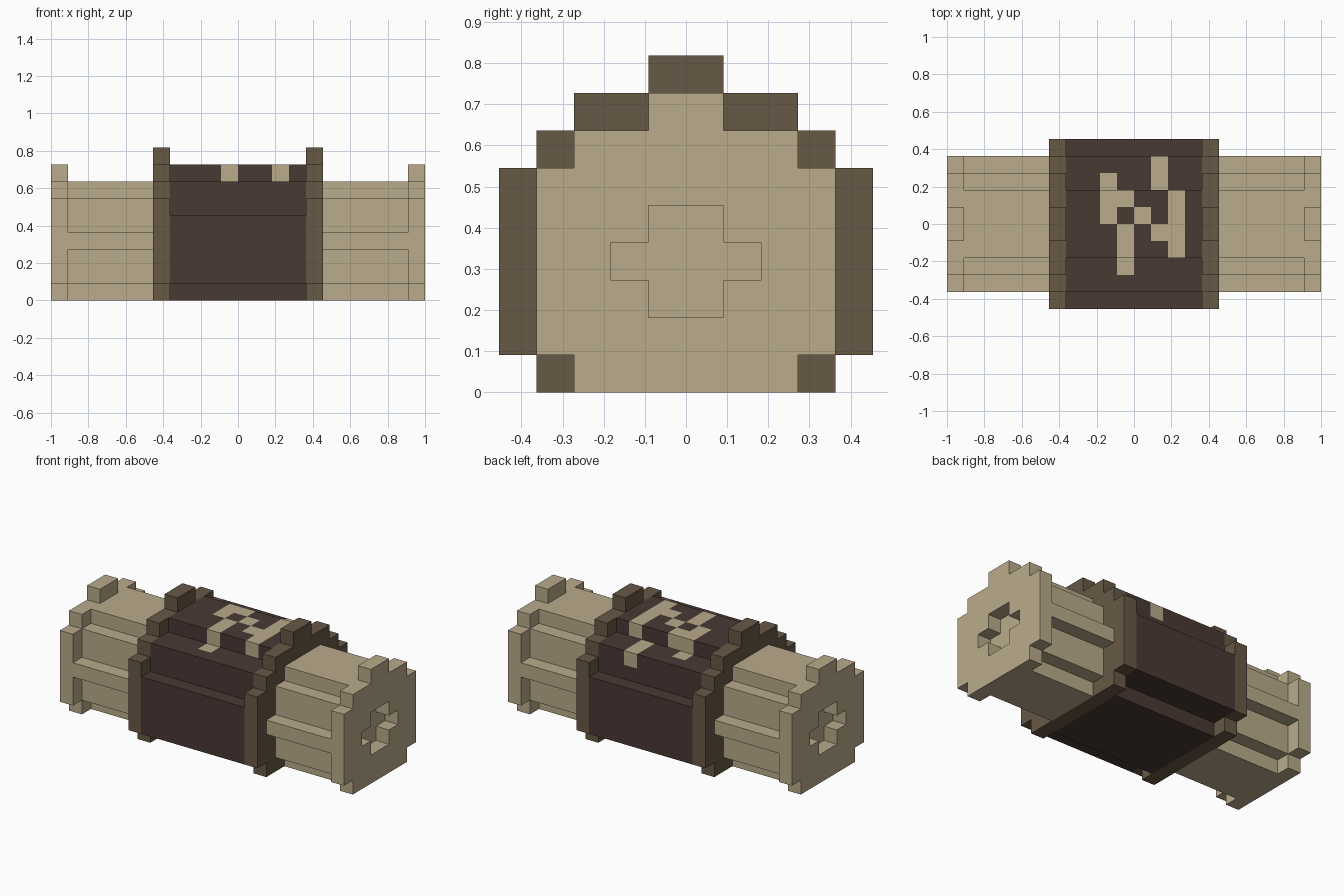
import bpy, bmesh
from math import floor
from mathutils import Vector

cube = bpy.data.objects.get("Cube")
if cube:
    bpy.data.objects.remove(cube, do_unlink=True)

U = 1 / 11  # size of one block


def material(name, rgb):
    m = bpy.data.materials.new(name)
    m.use_nodes = True
    m.diffuse_color = (*rgb, 1)
    m.node_tree.nodes["Principled BSDF"].inputs["Base Color"].default_value = (*rgb, 1)
    return m


tan = material("tan", (0.49, 0.41, 0.26))
brown = material("brown", (0.136, 0.1, 0.06))
dark = material("dark brown", (0.067, 0.041, 0.034))


def prism(rows, x0, x1):
    """Stepped symmetric profile, rows of (half width, top), extruded along x."""
    side, z = [], 0
    for half, top in rows:
        side += [(half, z), (half, top)]
        z = top
    outline = side + [(-y, z) for y, z in reversed(side)]
    bm = bmesh.new()
    face = bm.faces.new([bm.verts.new((x0, y, z)) for y, z in outline])
    grown = bmesh.ops.extrude_face_region(bm, geom=[face])["geom"]
    bmesh.ops.translate(bm, vec=(x1 - x0, 0, 0),
                        verts=[v for v in grown if isinstance(v, bmesh.types.BMVert)])
    bmesh.ops.recalc_face_normals(bm, faces=bm.faces)
    return bm


def slice_mesh(bm, axis, positions):
    for p in positions:
        normal, point = Vector(), Vector()
        normal[axis], point[axis] = 1, p
        bmesh.ops.bisect_plane(bm, geom=bm.verts[:] + bm.edges[:] + bm.faces[:],
                               plane_co=point, plane_no=normal)


def finish(bm, name, *mats):
    bmesh.ops.recalc_face_normals(bm, faces=bm.faces)
    bmesh.ops.scale(bm, vec=(U, U, U), verts=bm.verts)
    mesh = bpy.data.meshes.new(name)
    bm.to_mesh(mesh)
    bm.free()
    for m in mats:
        mesh.materials.append(m)
    bpy.context.collection.objects.link(bpy.data.objects.new(name, mesh))


# Middle body with a tan marking wrapped over its steps
body = prism([(3, 1), (5, 5), (4, 7), (2, 8)], -4, 4)
slice_mesh(body, 0, range(-3, 4))
slice_mesh(body, 1, range(-4, 5))
slice_mesh(body, 2, (6, 7))
strips = {-2: [(0, 3)], -1: [(-3, 0), (1, 2)], 0: [(0, 1)],
          1: [(-1, 0), (2, 4)], 2: [(-2, 2)]}
for f in body.faces:
    x, y, z = (floor(c) for c in f.calc_center_median() - f.normal * 0.3)
    marked = any(a <= y < b for a, b in strips.get(x, []))
    f.material_index = int(marked and z >= 6 and abs(f.normal.x) < 0.5)
finish(body, "middle_body", dark, tan)


def in_cross(f):
    c = f.calc_center_median()
    y, z = abs(c.y), c.z
    return abs(f.normal.x) > 0.9 and ((y < 1 and 2 < z < 5) or (y < 2 and 3 < z < 4))


for side, s in (("left", 1), ("right", -1)):
    # Collar
    finish(prism([(4, 1), (5, 6), (4, 7), (3, 8), (1, 9)], 4 * s, 5 * s),
           side + "_collar", brown)
    # Ribbed shaft
    finish(prism([(2, 1), (3, 3), (4, 4), (3, 6), (2, 7)], 5 * s, 10 * s),
           side + "_shaft", tan)
    # End cap with a cross-shaped opening
    cap = prism([(3, 1), (4, 6), (3, 7), (1, 8)], 10 * s, 11 * s)
    slice_mesh(cap, 1, (-2, -1, 1, 2))
    slice_mesh(cap, 2, (2, 3, 4, 5))
    bmesh.ops.delete(cap, geom=[f for f in cap.faces if in_cross(f)], context="FACES")
    rim = [e for e in cap.edges if e.is_boundary and abs(e.verts[0].co.x) > 10.5]
    for e in rim:
        a, b = e.verts
        inner = [next(v for v in cap.verts if (v.co - p.co + Vector((s, 0, 0))).length < 0.01)
                 for p in (b, a)]
        cap.faces.new([a, b, *inner])
    finish(cap, side + "_end_cap", tan)
